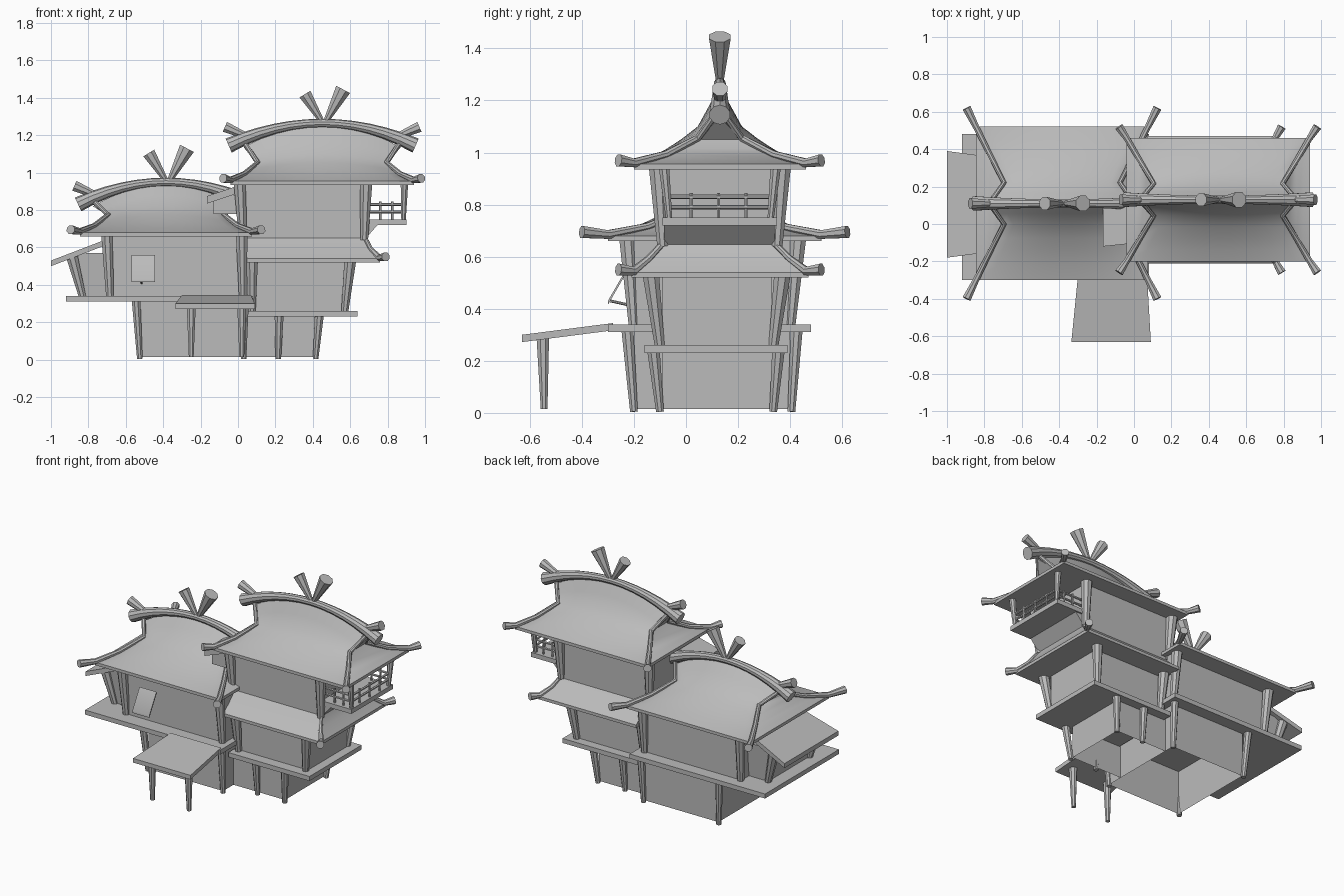
import bpy, math
from mathutils import Vector

if "Cube" in bpy.data.objects:
    bpy.data.objects.remove(bpy.data.objects["Cube"])

GREY = (0.5, 0.5, 0.5, 1)
mat = bpy.data.materials.new("plain_grey")
mat.use_nodes = True
mat.diffuse_color = GREY
mat.node_tree.nodes["Principled BSDF"].inputs["Base Color"].default_value = GREY


def make(name, verts, faces):
    me = bpy.data.meshes.new(name)
    me.from_pydata([tuple(v) for v in verts], [], faces)
    me.materials.append(mat)
    me.polygons.foreach_set("use_smooth", [True] * len(me.polygons))
    me.set_sharp_from_angle(angle=math.radians(35))
    ob = bpy.data.objects.new(name, me)
    bpy.context.scene.collection.objects.link(ob)
    return ob


def rings_mesh(name, rings, caps=True):
    """Skin a stack of equal rings, listed anticlockwise seen from the last one."""
    n = len(rings[0])
    verts = [v for r in rings for v in r]
    faces = []
    for k in range(len(rings) - 1):
        for i in range(n):
            j = (i + 1) % n
            faces.append((k * n + i, k * n + j, (k + 1) * n + j, (k + 1) * n + i))
    if caps:
        faces.append(tuple(range(n))[::-1])
        faces.append(tuple(range(len(verts) - n, len(verts))))
    return make(name, verts, faces)


def rect(x0, x1, y0, y1, z):
    return [(x0, y0, z), (x1, y0, z), (x1, y1, z), (x0, y1, z)]


def box(name, x, y, z, caps=True):
    return rings_mesh(name, [rect(*x, *y, z[0]), rect(*x, *y, z[1])], caps)


def slab(name, corners, thick):
    low = [(x, y, z - thick) for x, y, z in corners]
    return rings_mesh(name, [low, corners])


def rod(name, pts, radii, sides=8):
    pts = [Vector(p) for p in pts]
    rings = []
    for i, p in enumerate(pts):
        d = (pts[min(i + 1, len(pts) - 1)] - pts[max(i - 1, 0)]).normalized()
        ref = Vector((1, 0, 0)) if abs(d.z) > 0.95 else Vector((0, 0, 1))
        u = d.cross(ref).normalized()
        w = d.cross(u)
        ang = [2 * math.pi * (k + 0.5) / sides for k in range(sides)]
        rings.append([p + radii[i] * (u * math.cos(a) + w * math.sin(a)) for a in ang])
    return rings_mesh(name, rings)


def posts(name, xs_low, xs_top, ys_low, ys_top, z, r_low=0.02, r_top=0.03):
    for xl, xt in zip(xs_low, xs_top):
        for yl, yt in zip(ys_low, ys_top):
            rod(name, [(xl, yl, z[0]), (xt, yt, z[1])], [r_low, r_top])


def roof(name, cx, cy, ex, ey, ze, mx, my, zm, rx, zr, drop, tip):
    """Hip-and-gable roof with a bowed ridge, corner rods and crossed finials."""
    n, verts, faces = 13, [], []

    def row(s, u):
        out = []
        for k in range(n):
            t = 2 * k / (n - 1) - 1
            bow = 1 - t * t
            if u <= 1:          # eave up to the break line, sagging
                x, y = ex + (mx - ex) * u, ey + (my - ey) * u
                z = ze + 0.02 + (zm - ze - 0.02) * u - 0.06 * u * (1 - u) + 0.05 * bow * u
            else:               # break line up to the ridge
                f = u - 1
                x, y = mx + (rx - mx) * f, my * (1 - f)
                z = (zm + 0.05 * bow) * (1 - f) + (zr - drop * (1 - bow)) * f
            out.append((cx + t * x, cy + s * y, z))
        return out

    levels = [0, 0.25, 0.5, 0.75, 1, 1.5, 2]
    for s in (-1, 1):
        base = len(verts)
        for u in levels:
            verts += row(s, u)
        for a in range(len(levels) - 1):
            for k in range(n - 1):
                i = base + a * n + k
                f = (i, i + 1, i + n + 1, i + n)
                faces.append(f if s < 0 else f[::-1])
    # end hips and gables join the two slopes
    half = len(levels) * n
    for a in range(len(levels) - 1):
        for k, flip in ((0, False), (n - 1, True)):
            i = a * n + k
            f = (i, i + n, i + n + half, i + half)
            faces.append(f[::-1] if flip else f)
    make(name, verts, faces)
    box(name + "_eave", (cx - ex, cx + ex), (cy - ey, cy + ey), (ze, ze + 0.02))

    # bowed ridge beam, thicker at its ends
    ts = [k / 6 - 1 for k in range(13)]
    rod(name + "_ridge_beam",
        [(cx + t * (ex + 0.01), cy, zr + 0.01 - drop * t * t) for t in ts],
        [0.023 + 0.018 * t * t for t in ts], 10)
    for sx in (-1, 1):
        rod(name + "_ridge_spur",
            [(cx + sx * (ex - 0.11), cy, zr - 0.07), (cx + sx * (ex + 0.03), cy, zr - 0.01)],
            [0.016, 0.031])
        # crossed finial at the ridge centre
        rod(name + "_finial",
            [(cx + 0.01, cy, zr), (cx + 0.01 + sx * 0.102, cy, zr + (0.19 if sx > 0 else 0.165))],
            [0.012, 0.045 if sx > 0 else 0.037])
        for sy in (-1, 1):
            rod(name + "_corner_rod", [
                (cx + sx * rx, cy, zr - drop * 0.75),
                (cx + sx * mx, cy + sy * my, zm + 0.005),
                (cx + sx * (mx + ex) / 2, cy + sy * (my + ey) / 2, (zm + ze) / 2),
                (cx + sx * ex, cy + sy * ey, ze + 0.025),
                (cx + sx * (ex + tip[0]), cy + sy * (ey + tip[1]), ze + 0.035)],
                [0.014, 0.014, 0.015, 0.018, 0.025])


# --- left hall ---
box("hall_base_walls", (-0.52, 0.03), (-0.2, 0.4), (0.015, 0.32), False)
posts("hall_base_post", (-0.525, 0.03), (-0.545, 0.035), (-0.2, 0.405), (-0.225, 0.425),
      (0.005, 0.32), 0.016, 0.025)
box("hall_platform", (-0.92, 0.08), (-0.3, 0.48), (0.31, 0.34))
box("hall_walls", (-0.69, 0.04), (-0.2, 0.4), (0.33, 0.67))
posts("hall_post", (-0.685, 0.025), (-0.7, 0.02), (-0.2, 0.4), (-0.225, 0.43),
      (0.33, 0.67), 0.021, 0.034)
roof("hall_roof", -0.385, 0.11, 0.46, 0.41, 0.66, 0.31, 0.11, 0.77, 0.39, 0.94, 0.12, (0.05, 0.1))

# propped window shutter
slab("shutter", [(-0.57, -0.3, 0.43), (-0.445, -0.3, 0.43),
                 (-0.445, -0.225, 0.56), (-0.57, -0.225, 0.56)], 0.015)
rod("shutter_prop", [(-0.515, -0.2, 0.41), (-0.515, -0.29, 0.43)], [0.006, 0.006])

# --- lean-to on the left end ---
rings_mesh("lean_to_walls", [rect(-0.83, -0.65, -0.11, 0.32, 0.33),
                             rect(-0.87, -0.65, -0.13, 0.34, 0.57)])
posts("lean_to_post", (-0.83,), (-0.89,), (-0.11, 0.32), (-0.13, 0.34), (0.33, 0.56), 0.02, 0.034)
slab("lean_to_roof", [(-1, -0.18, 0.53), (-0.7, -0.14, 0.645),
                      (-0.7, 0.35, 0.645), (-1, 0.39, 0.53)], 0.03)

# --- entrance porch ---
slab("porch_roof", [(-0.335, -0.63, 0.3), (0.09, -0.63, 0.3),
                    (0.07, -0.28, 0.345), (-0.3, -0.28, 0.345)], 0.028)
posts("porch_post", (-0.25, 0.02), (-0.25, 0.02), (-0.545,), (-0.55,), (0.015, 0.29), 0.014, 0.026)

# --- right tower, ground level ---
box("tower_base_walls", (0.03, 0.41), (-0.09, 0.33), (0.015, 0.24), False)
posts("tower_base_post", (0.215, 0.415), (0.22, 0.435), (-0.1, 0.335), (-0.125, 0.355),
      (0.005, 0.24), 0.016, 0.026)
box("tower_platform", (0.04, 0.64), (-0.16, 0.39), (0.23, 0.26))

# middle level
box("tower_middle_walls", (0.04, 0.58), (-0.09, 0.33), (0.25, 0.54))
posts("tower_middle_post", (0.075, 0.57), (0.075, 0.6), (-0.1, 0.335), (-0.135, 0.37),
      (0.25, 0.53), 0.02, 0.034)
rings_mesh("skirt_roof", [rect(0.04, 0.76, -0.21, 0.47, 0.52), rect(0.04, 0.76, -0.21, 0.47, 0.54),
                          rect(0.04, 0.71, -0.15, 0.4, 0.59), rect(0.04, 0.68, -0.09, 0.34, 0.65)])
for y_top, y_eave, y_tip in ((-0.09, -0.2, -0.26), (0.34, 0.46, 0.52)):
    rod("skirt_corner_rod", [(0.68, y_top, 0.65), (0.71, (y_top + y_eave) / 2, 0.59),
                             (0.755, y_eave, 0.545), (0.79, y_tip, 0.55)],
        [0.012, 0.014, 0.018, 0.025])

# upper level
box("tower_upper_walls", (0.02, 0.68), (-0.09, 0.35), (0.63, 0.95))
posts("tower_upper_post", (0.025, 0.675), (0.01, 0.685), (-0.09, 0.35), (-0.11, 0.37),
      (0.64, 0.95), 0.022, 0.036)
roof("tower_roof", 0.45, 0.13, 0.49, 0.33, 0.935, 0.345, 0.085, 1.05, 0.42, 1.255, 0.12, (0.04, 0.06))

# small awning on the tower's left wall
slab("side_awning", [(-0.165, -0.12, 0.875), (0.03, -0.1, 0.94),
                     (0.03, 0.1, 0.94), (-0.165, 0.1, 0.875)], 0.04)
box("side_awning_box", (-0.13, 0.03), (-0.09, 0.1), (0.78, 0.88))

# --- balcony ---
box("balcony_deck", (0.66, 0.9), (-0.09, 0.35), (0.72, 0.75))
rings_mesh("balcony_bracket", [rect(0.6, 0.68, -0.085, 0.34, 0.645), rect(0.6, 0.75, -0.085, 0.34, 0.725)])
posts("balcony_post", (0.885,), (0.89,), (-0.065, 0.325), (-0.085, 0.345), (0.745, 0.95), 0.013, 0.022)
for z in (0.79, 0.83):
    rod("balcony_rail", [(0.885, -0.07, z), (0.885, 0.33, z)], [0.008, 0.008], 6)
    for y in (-0.065, 0.325):
        rod("balcony_side_rail", [(0.69, y, z), (0.885, y, z)], [0.008, 0.008], 6)
for y in (0.02, 0.125, 0.23):
    rod("balcony_baluster", [(0.885, y, 0.745), (0.885, y, 0.845)], [0.007, 0.007], 6)
for y in (-0.065, 0.325):
    for x in (0.76, 0.825):
        rod("balcony_side_baluster", [(x, y, 0.745), (x, y, 0.845)], [0.007, 0.007], 6)
